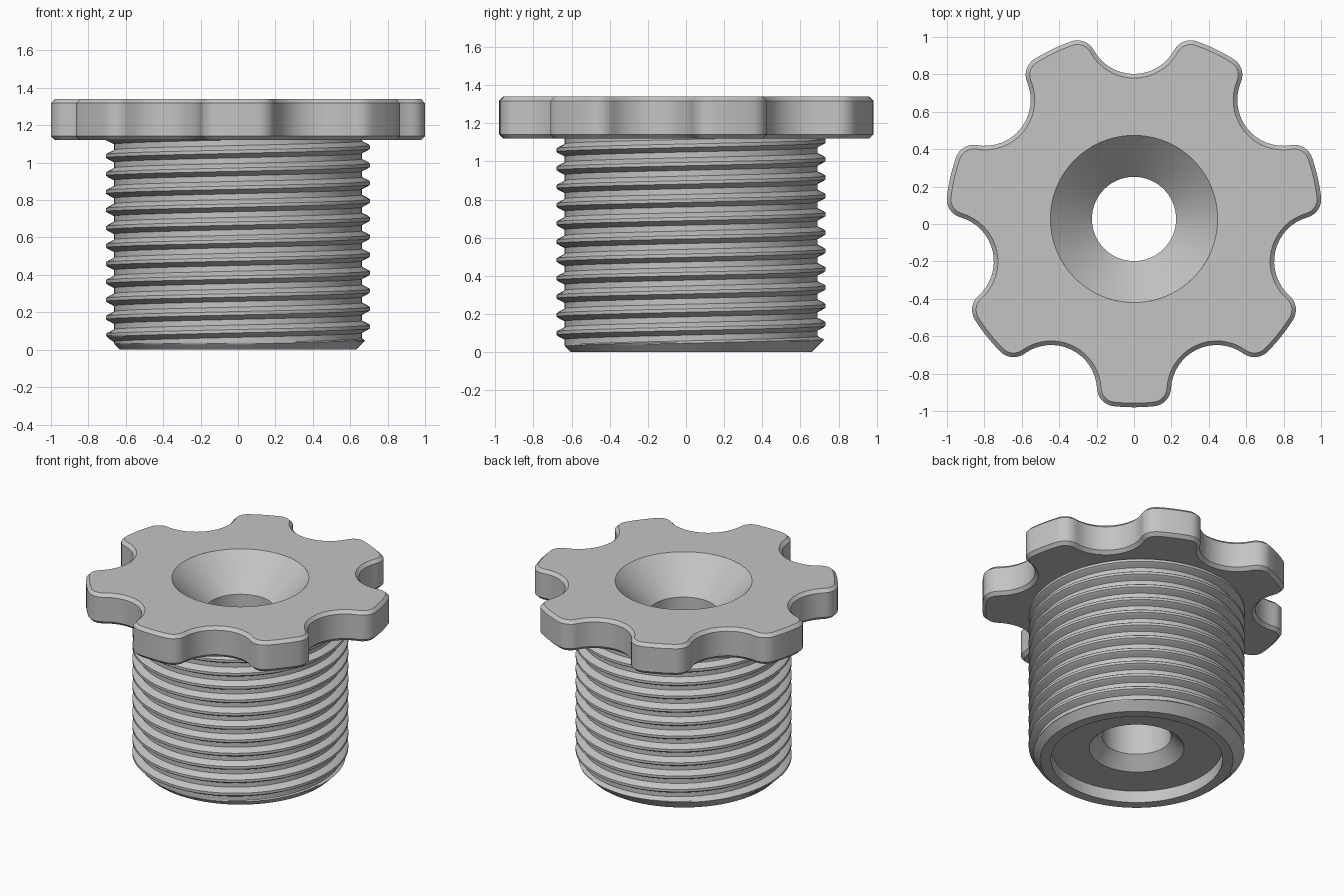
import bpy
import bmesh
from math import sin, cos, acos, atan2, pi, hypot, radians

if "Cube" in bpy.data.objects:
    bpy.data.objects.remove(bpy.data.objects["Cube"], do_unlink=True)

SEGMENTS = 128
LOBES = 7
CENTRE_Y = 0.027
HEAD_BASE, HEAD_TOP = 1.12, 1.34
CHAMFER = 0.022
BORE, SINK = 0.225, 0.447

grey = bpy.data.materials.new("plain grey")
grey.use_nodes = True
colour = (0.55, 0.55, 0.55, 1)
grey.diffuse_color = colour
grey.node_tree.nodes["Principled BSDF"].inputs["Base Color"].default_value = colour


def skin(name, rings, closed=True):
    """Bridge successive rings of points into one smooth surface."""
    bm = bmesh.new()
    rows = [[bm.verts.new(p) for p in ring] for ring in rings]
    count = len(rows[0])
    for a, b in zip(rows, rows[1:]):
        for i in range(count if closed else count - 1):
            j = (i + 1) % count
            bm.faces.new((a[i], a[j], b[j], b[i]))
    bmesh.ops.remove_doubles(bm, verts=bm.verts, dist=0.0002)
    bmesh.ops.dissolve_degenerate(bm, edges=bm.edges, dist=0.0002)
    mesh = bpy.data.meshes.new(name)
    bm.to_mesh(mesh)
    bm.free()
    mesh.materials.append(grey)
    obj = bpy.data.objects.new(name, mesh)
    obj.location.y = CENTRE_Y
    bpy.context.collection.objects.link(obj)
    bpy.ops.object.select_all(action="DESELECT")
    obj.select_set(True)
    bpy.context.view_layer.objects.active = obj
    bpy.ops.object.shade_smooth_by_angle(angle=radians(30))
    return obj


def circle(radius, z):
    turn = 2 * pi / SEGMENTS
    return [(radius * cos(i * turn), radius * sin(i * turn), z) for i in range(SEGMENTS)]


def arc(cx, cy, radius, start, end, steps):
    for i in range(steps):
        t = start + (end - start) * i / steps
        yield cx + radius * cos(t), cy + radius * sin(t)


def lobed_outline(inset, z):
    """Round disc with scooped notches and filleted lobe corners."""
    outer, notch, fillet, reach = 1.007, 0.245, 0.1, 1.02
    f_dist = outer - fillet
    step = 2 * pi / LOBES
    psi = acos((f_dist**2 + reach**2 - (notch + fillet)**2) / (2 * f_dist * reach))
    fx, fy = f_dist * cos(psi), f_dist * sin(psi)
    phi = atan2(fy, fx - reach)
    gx, gy = f_dist * cos(step - psi), f_dist * sin(step - psi)
    small = fillet - inset
    unit = [
        *arc(reach, 0, notch + inset, 2 * pi - phi, phi, 16),
        *arc(fx, fy, small, phi - pi, psi, 8),
        *arc(0, 0, outer - inset, psi, step - psi, 6),
        *arc(gx, gy, small, step - psi, step + pi - phi, 8),
    ]
    points = []
    for k in range(LOBES):
        a = pi / 2 + k * step
        points += [(x * cos(a) - y * sin(a), x * sin(a) + y * cos(a), z) for x, y in unit]
    return points


def round_inside(outline, radius):
    """Circle whose points line up with those of the outline."""
    return [(x * radius / hypot(x, y), y * radius / hypot(x, y), z) for x, y, z in outline]


# Lobed hand knob with chamfered rims
under = lobed_outline(CHAMFER, HEAD_BASE)
top = lobed_outline(CHAMFER, HEAD_TOP)
skin("lobed_head", [
    round_inside(under, 0.65),
    under,
    lobed_outline(0, HEAD_BASE + CHAMFER),
    lobed_outline(0, HEAD_TOP - CHAMFER),
    top,
    round_inside(top, SINK),
])

# Countersunk bore, bottom recess and end ring
skin("bore_and_recess", [circle(r, z) for r, z in (
    (SINK, HEAD_TOP), (BORE, 1.117), (BORE, 0.17), (0.31, 0.085),
    (0.56, 0.085), (0.56, 0), (0.63, 0))])

# Right-hand screw thread, trimmed to a cone at the lower end
PITCH, ROWS, PHASE = 0.096, 16, 0.123
rings = []
for row in range(-2 * ROWS, 13 * ROWS):
    wave = cos(2 * pi * (row / ROWS - PHASE / PITCH))
    thread = 0.663 + 0.042 * min(1, max(0, 0.4 + 0.75 * wave))
    ring = []
    for i in range(SEGMENTS + 1):
        t = i / SEGMENTS
        z = min(HEAD_BASE, max(0, PITCH * (row / ROWS + t)))
        r = min(thread, 0.63 + z)
        ring.append((r * cos(2 * pi * t), r * sin(2 * pi * t), z))
    rings.append(ring)
skin("threaded_shaft", rings, closed=False)
